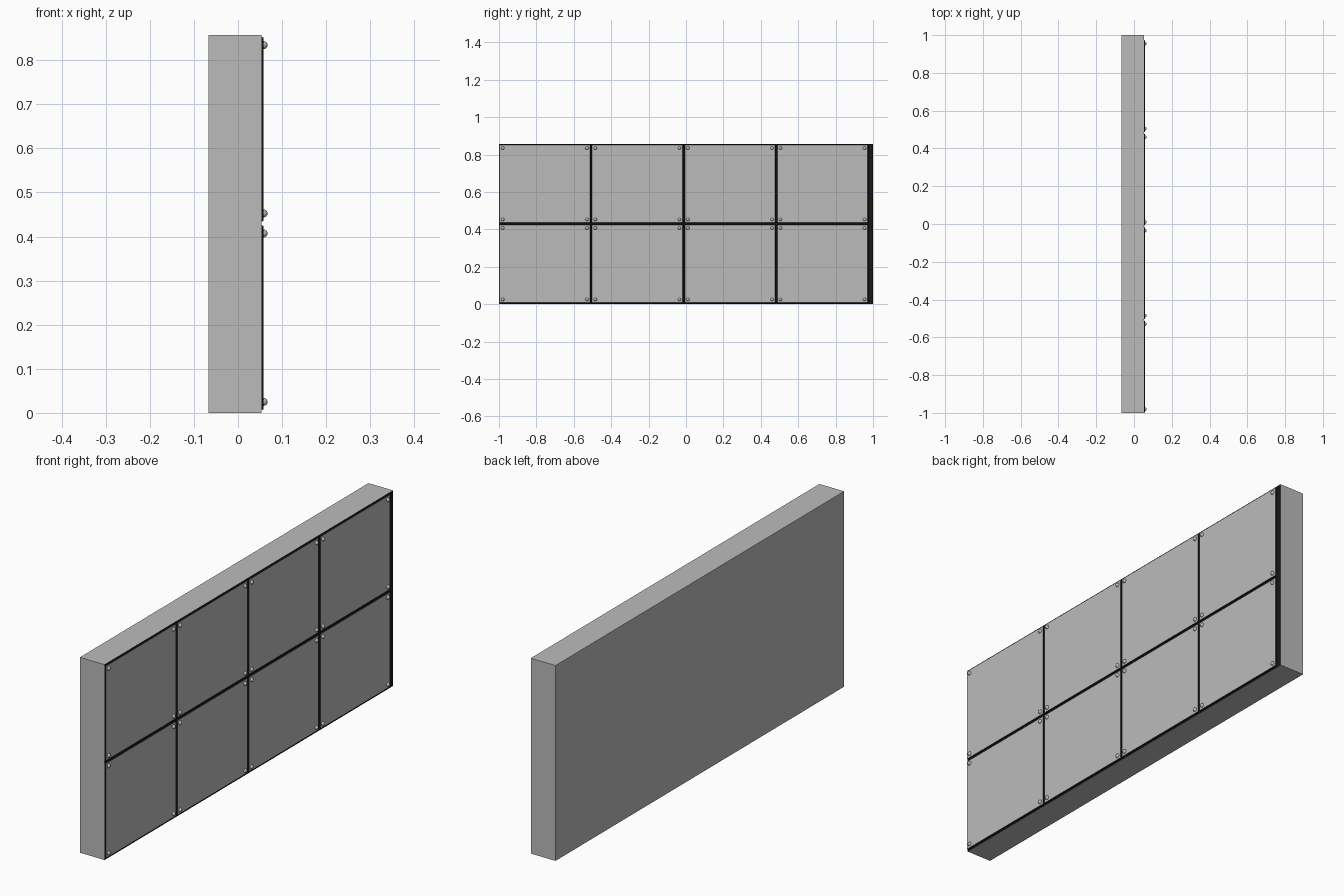
import bpy, bmesh
from mathutils import Matrix, Vector

if "Cube" in bpy.data.objects:
    bpy.data.objects.remove(bpy.data.objects["Cube"])


def material(name, c):
    m = bpy.data.materials.new(name)
    m.diffuse_color = (c, c, c, 1)
    m.use_nodes = True
    m.node_tree.nodes["Principled BSDF"].inputs["Base Color"].default_value = m.diffuse_color
    return m


grey = material("grey_metal", 0.5)
dark = material("dark_joint", 0.008)


def make_object(name, bm, mats):
    mesh = bpy.data.meshes.new(name)
    bm.to_mesh(mesh)
    bm.free()
    for m in mats:
        mesh.materials.append(m)
    ob = bpy.data.objects.new(name, mesh)
    bpy.context.collection.objects.link(ob)
    return ob


def box(x0, x1, y0, y1, z0, z1):
    bm = bmesh.new()
    size = Vector((x1 - x0, y1 - y0, z1 - z0))
    mid = Vector((x0 + x1, y0 + y1, z0 + z1)) / 2
    bmesh.ops.create_cube(bm, size=1, matrix=Matrix.Translation(mid) @ Matrix.Diagonal((*size, 1)))
    return bm


BACK, FACE, PANEL, HEIGHT = -0.067, 0.053, 0.058, 0.857
CENTRES_Y = [-0.755 + 0.495 * i for i in range(4)]
CENTRES_Z = [0.216, 0.6435]
HALF_Y, HALF_Z, TAPER = 0.2445, 0.2105, 0.003

# Wall slab, with a dark face behind the panels
bm = box(BACK, FACE, -1, 1, 0, HEIGHT)
for f in bm.faces:
    f.material_index = 1 if f.normal.x > 0.9 else 0
make_object("wall_slab", bm, [grey, dark])


def panel(name, cy, cz):
    # Thin plate with slightly tapered dark edges
    bm = box(FACE, PANEL, cy - HALF_Y, cy + HALF_Y, cz - HALF_Z, cz + HALF_Z)
    for f in bm.faces:
        f.material_index = 0 if f.normal.x > 0.9 else 1
    for v in bm.verts:
        if v.co.x > (FACE + PANEL) / 2:
            v.co.y += TAPER if v.co.y < cy else -TAPER
            v.co.z += TAPER if v.co.z < cz else -TAPER
    bmesh.ops.delete(bm, geom=[f for f in bm.faces if f.normal.x < -0.9], context="FACES")
    make_object(name, bm, [grey, dark])


def rivets(name, cy, cz):
    # Round rivet head in each panel corner
    bm = bmesh.new()
    for sy in (-1, 1):
        for sz in (-1, 1):
            at = Vector((PANEL, cy + sy * 0.225, cz + sz * 0.191))
            bmesh.ops.create_uvsphere(bm, u_segments=16, v_segments=8, radius=0.009,
                                      matrix=Matrix.Translation(at) @ Matrix.Rotation(1.5707963, 4, "Y"))
    # Keep only the exposed half of each sphere
    bmesh.ops.delete(bm, geom=[v for v in bm.verts if v.co.x < PANEL - 0.0005], context="VERTS")
    for f in bm.faces:
        f.smooth = True
    make_object(name, bm, [grey])


for i, cy in enumerate(CENTRES_Y):
    for j, cz in enumerate(CENTRES_Z):
        panel(f"panel_{i}_{j}", cy, cz)
        rivets(f"rivets_{i}_{j}", cy, cz)
